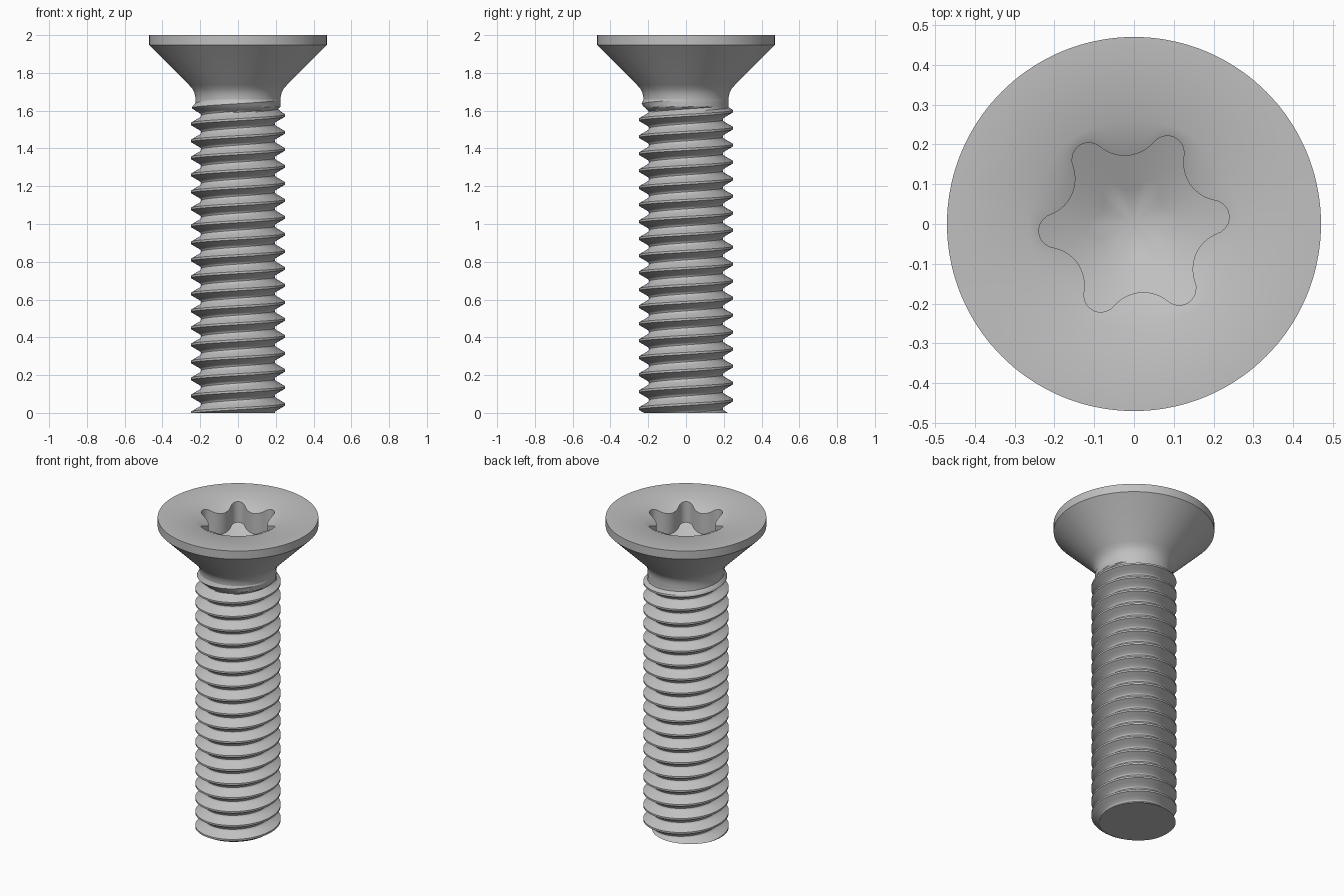
import bpy, bmesh, math

COLS = 144
PITCH = 0.09
TURNS = 19
SHANK_TOP = 1.66

cube = bpy.data.objects.get("Cube")
if cube:
    bpy.data.objects.remove(cube, do_unlink=True)

steel = bpy.data.materials.new("grey steel")
steel.use_nodes = True
colour = (0.53, 0.53, 0.53, 1)
steel.diffuse_color = colour
steel.node_tree.nodes["Principled BSDF"].inputs["Base Color"].default_value = colour


def interp(points, x):
    """Piecewise linear lookup, held flat beyond both ends."""
    if x <= points[0][0]:
        return points[0][1]
    for (x0, y0), (x1, y1) in zip(points, points[1:]):
        if x <= x1:
            return y0 + (y1 - y0) * (x - x0) / (x1 - x0)
    return points[-1][1]


def swept_object(name, column, bottom_cap=False):
    """Skin a closed surface from one column of (radius, z) points per angle."""
    bm = bmesh.new()
    grid = []
    for i in range(COLS):
        a = 2 * math.pi * i / COLS
        grid.append([bm.verts.new((r * math.cos(a), r * math.sin(a), z))
                     for r, z in column(a)])
    # the last column repeats the first angle one full turn later
    grid.append([bm.verts.new((r, 0, z)) for r, z in column(2 * math.pi)])
    for left, right in zip(grid, grid[1:]):
        for j in range(len(left) - 1):
            bm.faces.new((left[j], right[j], right[j + 1], left[j + 1]))
    bmesh.ops.remove_doubles(bm, verts=bm.verts, dist=1e-5)
    if bottom_cap:
        rim = [e for e in bm.edges if e.is_boundary
               and all(v.co.z < 1e-4 for v in e.verts)]
        bmesh.ops.contextual_create(bm, geom=rim)
    bmesh.ops.recalc_face_normals(bm, faces=bm.faces)
    mesh = bpy.data.meshes.new(name)
    bm.to_mesh(mesh)
    bm.free()
    mesh.materials.append(steel)
    obj = bpy.data.objects.new(name, mesh)
    bpy.context.collection.objects.link(obj)
    bpy.ops.object.select_all(action='DESELECT')
    obj.select_set(True)
    bpy.context.view_layer.objects.active = obj
    bpy.ops.object.shade_smooth_by_angle(angle=math.radians(30))
    return obj


# Threaded shank: right-hand helix fading into the plain neck
half_thread = [(0.0625, 0.25), (0.375, 0.2013), (0.43, 0.197), (0.5, 0.195)]
runout = [(1.60, 0.25), (SHANK_TOP, 0.225)]
filler = [(1.59, 0.19), (1.62, 0.224), (SHANK_TOP, 0.225)]
steps = [0, 0.0625, 0.22, 0.375, 0.43, 0.5, 0.57, 0.625, 0.78, 0.9375]


def shank_column(a):
    turn = a / (2 * math.pi) - 0.5
    points = []
    for k in range(-1, TURNS + 1):
        for f in steps:
            z = min(max(PITCH * (k + f + turn), 0), SHANK_TOP)
            phase = (z / PITCH - turn) % 1
            r = interp(half_thread, min(phase, 1 - phase))
            points.append((max(min(r, interp(runout, z)), interp(filler, z)), z))
    return points


swept_object("threaded_shank", shank_column, bottom_cap=True)


# Six-lobed socket outline made of tangent arcs
LOBE_R, LOBE_C = 0.0425, 0.1975
VALLEY_R, VALLEY_C = 0.097, 0.2695
TANGENT = math.radians(11.1)
SIXTH = math.pi / 3


def socket_radius(a):
    d = (a - math.radians(5)) % SIXTH
    d = min(d, SIXTH - d)
    if d < TANGENT:
        return LOBE_C * math.cos(d) + math.sqrt(LOBE_R**2 - (LOBE_C * math.sin(d))**2)
    d = SIXTH / 2 - d
    return VALLEY_C * math.cos(d) - math.sqrt(VALLEY_R**2 - (VALLEY_C * math.sin(d))**2)


# Countersunk head with chamfered socket and conical socket floor
underside = [(0.225, SHANK_TOP), (0.226, 1.675), (0.231, 1.695),
             (0.241, 1.715), (0.26, 1.737)]
rim = [(0.47, 1.947), (0.47, 2.0), (0.263, 2.0)]


def head_column(a):
    s = socket_radius(a)
    socket = [(s, 2 - 0.5 * (0.263 - s)), (s, 1.855 - 0.45 * (0.24 - s)),
              (s * 0.5, 1.747 + 0.45 * s * 0.5), (0, 1.747)]
    return underside + rim + socket


swept_object("countersunk_head", head_column)
